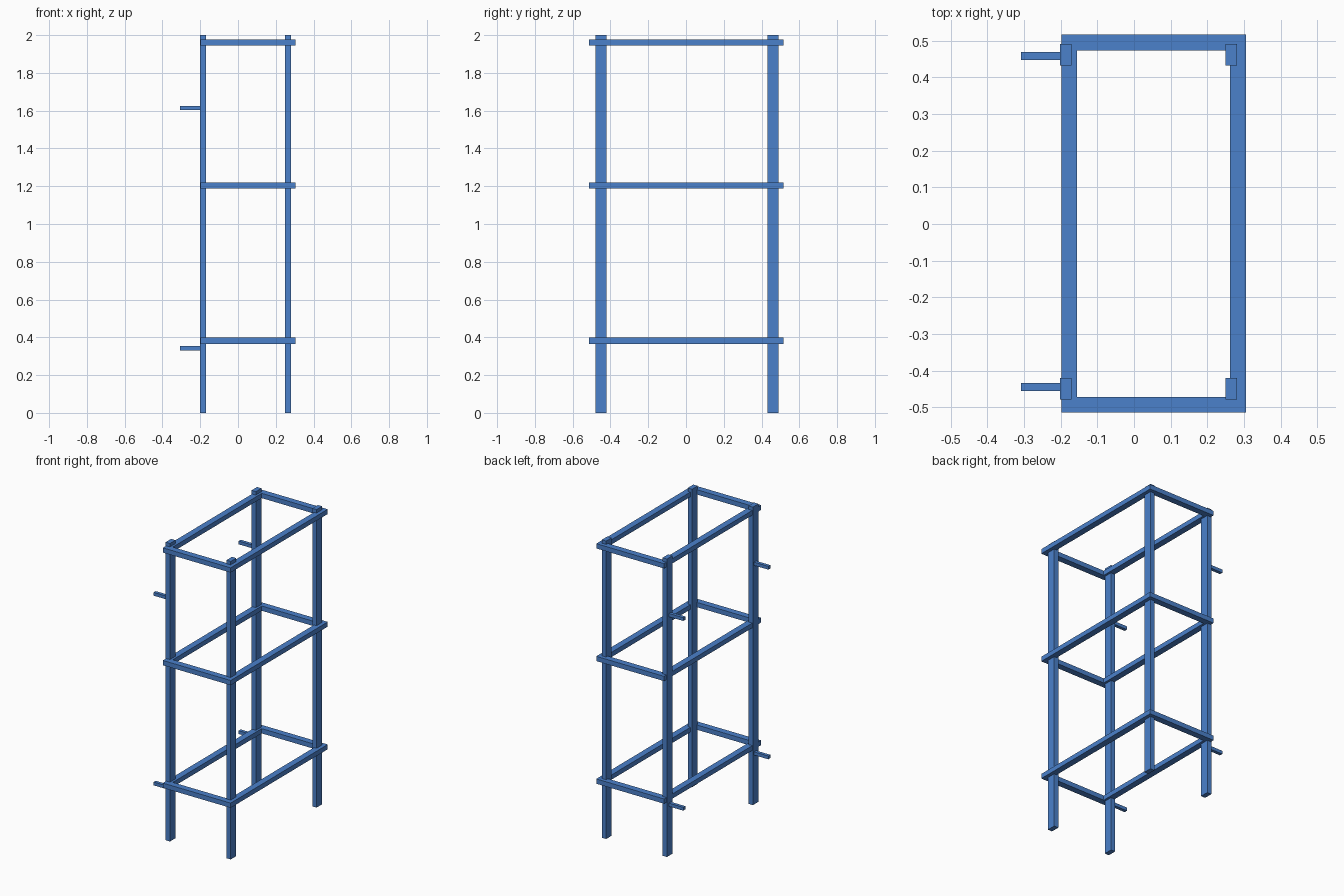
import bpy
import bmesh

default = bpy.data.objects.get("Cube")
if default:
    bpy.data.objects.remove(default, do_unlink=True)

COLOUR = (0.07, 0.22, 0.60, 1)
blue = bpy.data.materials.new("blue_paint")
blue.use_nodes = True
blue.diffuse_color = COLOUR
blue.node_tree.nodes["Principled BSDF"].inputs["Base Color"].default_value = COLOUR


def finish(name, bm):
    bmesh.ops.recalc_face_normals(bm, faces=bm.faces)
    mesh = bpy.data.meshes.new(name)
    bm.to_mesh(mesh)
    bm.free()
    mesh.materials.append(blue)
    bpy.context.collection.objects.link(bpy.data.objects.new(name, mesh))


def box(name, xs, ys, zs):
    bm = bmesh.new()
    bmesh.ops.create_cube(bm, size=1)
    for v in bm.verts:
        v.co = [r[0] if c < 0 else r[1] for c, r in zip(v.co, (xs, ys, zs))]
    finish(name, bm)


def frame(name, xs, ys, zs, width):
    """Rectangular ring of square-section rails, joined at the corners."""
    bm = bmesh.new()
    loops = []
    for inset in (0, width):
        x0, x1 = xs[0] + inset, xs[1] - inset
        y0, y1 = ys[0] + inset, ys[1] - inset
        for z in zs:
            loops.append([bm.verts.new((x, y, z)) for x, y in
                          ((x0, y0), (x1, y0), (x1, y1), (x0, y1))])
    low_out, high_out, low_in, high_in = loops
    for a, b in ((low_out, high_out), (high_out, high_in),
                 (high_in, low_in), (low_in, low_out)):
        for i in range(4):
            j = (i + 1) % 4
            bm.faces.new((a[i], a[j], b[j], b[i]))
    finish(name, bm)


# Four upright posts
post_x = {"right": (-0.202, -0.17), "left": (0.249, 0.281)}
post_y = {"front": (-0.479, -0.42), "back": (0.432, 0.491)}
for side, xs in post_x.items():
    for end, ys in post_y.items():
        box(f"{end}_{side}_post", xs, ys, (0, 2))

# Three rail frames
for level, z in (("lower", 0.382), ("middle", 1.205), ("upper", 1.961)):
    frame(f"{level}_frame", (-0.198, 0.305), (-0.514, 0.516),
          (z - 0.016, z + 0.016), 0.043)

# Mounting pegs on the right-hand posts
for end, y in (("front", -0.444), ("back", 0.458)):
    for level, z in (("lower", 0.342), ("upper", 1.615)):
        box(f"{end}_{level}_peg", (-0.308, -0.195),
            (y - 0.011, y + 0.011), (z - 0.011, z + 0.011))
